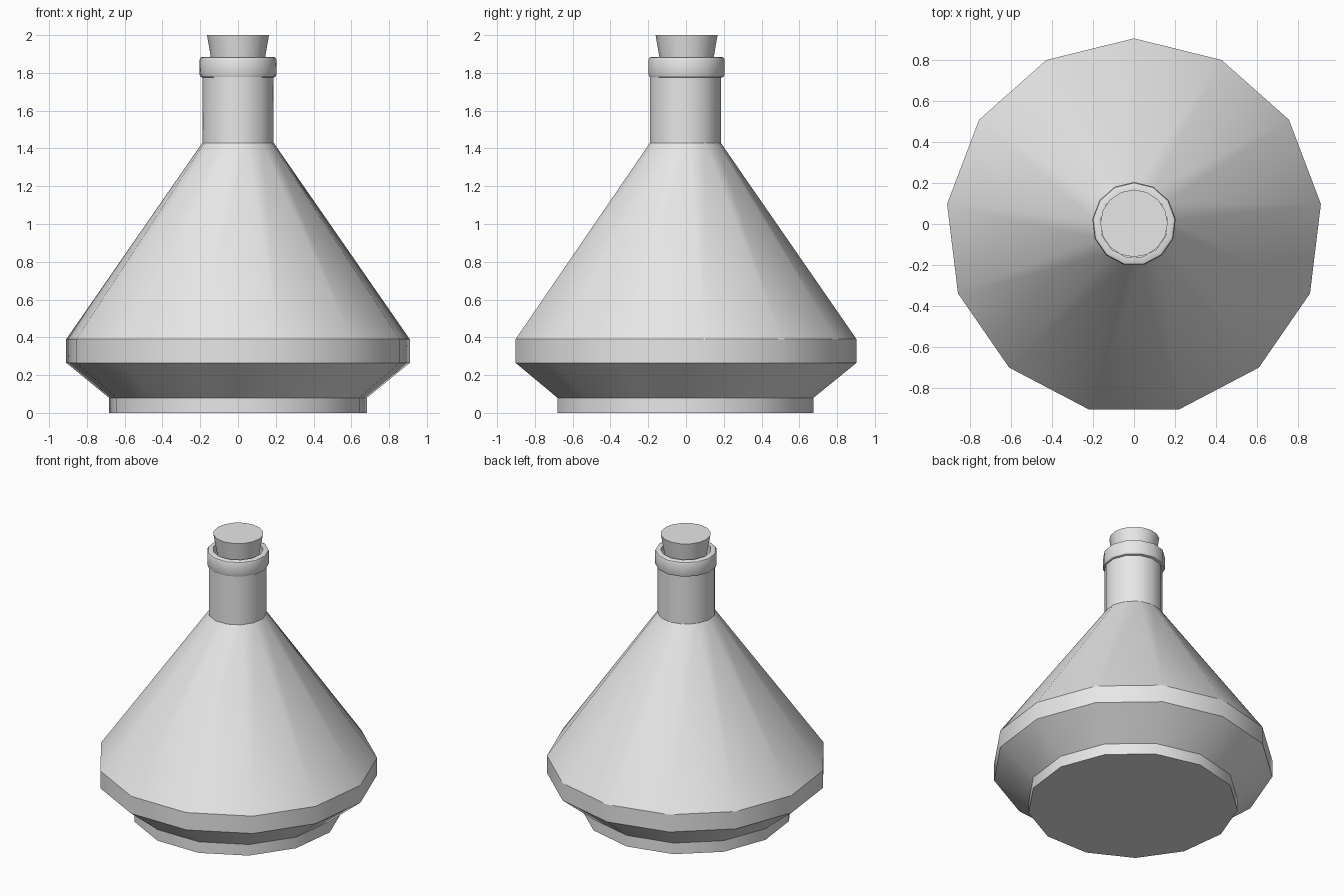
import bpy, bmesh, math

cube = bpy.data.objects.get("Cube")
if cube:
    bpy.data.objects.remove(cube, do_unlink=True)

GREY = (0.8, 0.8, 0.8, 1.0)
material = bpy.data.materials.new("plain grey")
material.use_nodes = True
material.diffuse_color = GREY
material.node_tree.nodes["Principled BSDF"].inputs["Base Color"].default_value = GREY


def lathe(name, profile, sides, closed=False):
    """Revolve (radius, z, centre y) points; a corner points towards +y."""
    bm = bmesh.new()
    rings = []
    for radius, z, cy in profile:
        ring = []
        for i in range(sides):
            a = math.pi / 2 + math.tau * i / sides
            ring.append(bm.verts.new((radius * math.cos(a), cy + radius * math.sin(a), z)))
        rings.append(ring)
    pairs = list(zip(rings, rings[1:]))
    if closed:
        pairs.append((rings[-1], rings[0]))
    else:
        bm.faces.new(rings[0])
        bm.faces.new(rings[-1])
    for low, high in pairs:
        for i in range(sides):
            j = (i + 1) % sides
            bm.faces.new((low[i], low[j], high[j], high[i]))
    bmesh.ops.recalc_face_normals(bm, faces=bm.faces)
    mesh = bpy.data.meshes.new(name)
    bm.to_mesh(mesh)
    bm.free()
    mesh.materials.append(material)
    obj = bpy.data.objects.new(name, mesh)
    bpy.context.collection.objects.link(obj)
    bpy.ops.object.select_all(action="DESELECT")
    obj.select_set(True)
    bpy.context.view_layer.objects.active = obj
    bpy.ops.object.shade_smooth_by_angle(angle=math.radians(32))
    return obj


# Flask: foot, flared underside, upright band, conical shoulder and neck
BODY_Y, NECK_Y = -0.013, -0.006
lathe("flask_body", [
    (0.688, 0, BODY_Y), (0.688, 0.08, BODY_Y),
    (0.916, 0.265, BODY_Y), (0.916, 0.39, BODY_Y),
    (0.19, 1.43, NECK_Y), (0.19, 1.8, NECK_Y)], 13)

# Lip: a collar with softened outer edges and an open mouth
LOW, HIGH, OUT, IN, SOFT = 1.775, 1.885, 0.204, 0.165, 0.015
lip = [(IN, LOW, 0)]
for z, start in ((LOW + SOFT, -90), (HIGH - SOFT, 0)):
    for step in range(3):
        a = math.radians(start + 45 * step)
        lip.append((OUT - SOFT + SOFT * math.cos(a), z + SOFT * math.sin(a), 0))
lip.append((IN, HIGH, 0))
lathe("neck_lip", lip, 13, closed=True)

# Stopper: tapered plug
lathe("stopper", [(0.128, 1.79, 0.003), (0.164, 2.0, 0.003)], 16)
